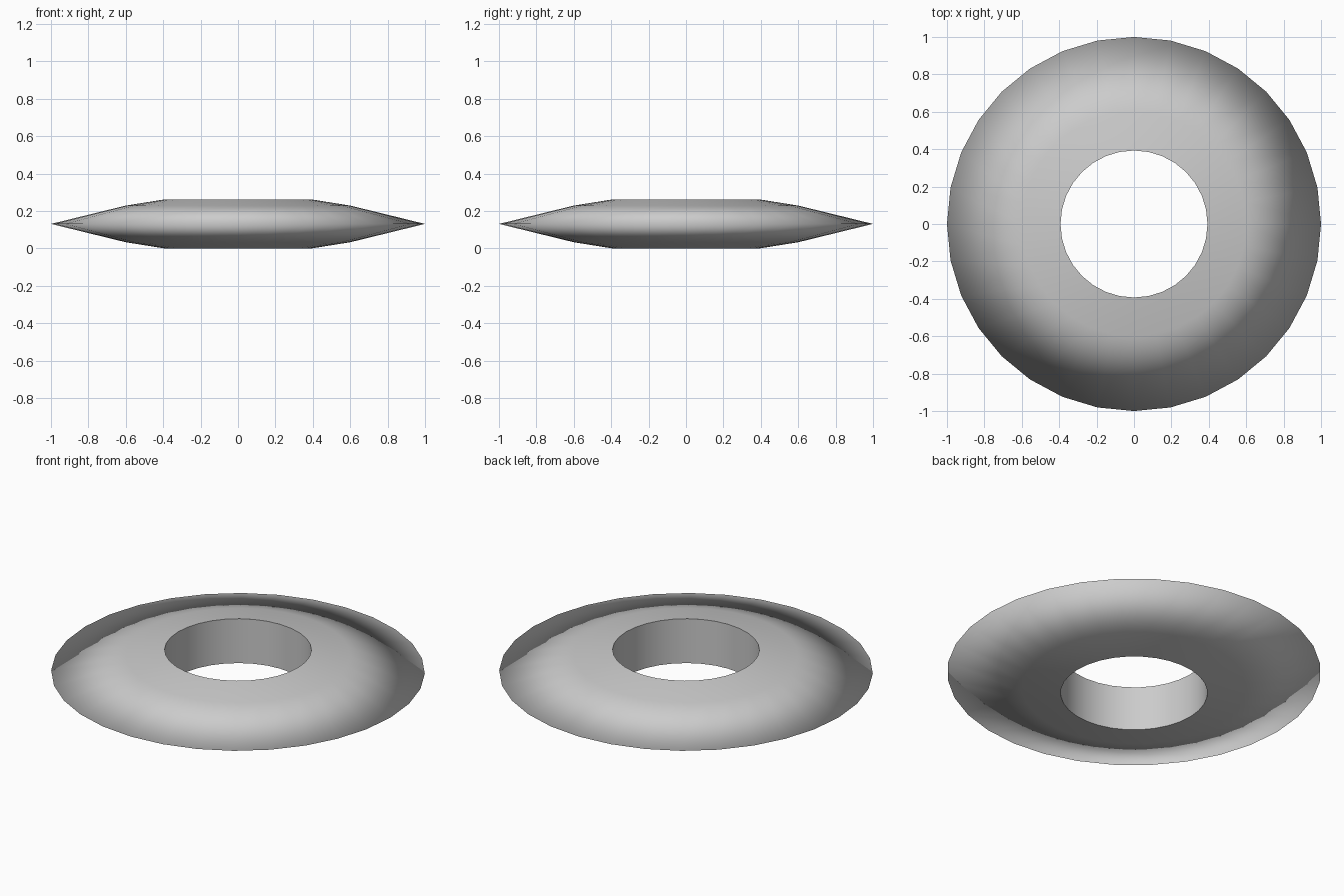
import bpy, bmesh, math

if "Cube" in bpy.data.objects:
    bpy.data.objects.remove(bpy.data.objects["Cube"])

SEGMENTS = 32
# Closed cross-section (radius, height); the first and last points are the hole rims
PROFILE = [(0.393, 0.0), (0.6, 0.033), (1.0, 0.131), (0.6, 0.229), (0.393, 0.262)]

bm = bmesh.new()

# Rings of vertices around the z axis
rings = []
for r, z in PROFILE:
    angles = [2 * math.pi * i / SEGMENTS for i in range(SEGMENTS)]
    rings.append([bm.verts.new((r * math.cos(a), r * math.sin(a), z)) for a in angles])

# Bridge the rings, closing the section through the hole wall
for k, ring in enumerate(rings):
    upper = rings[(k + 1) % len(rings)]
    for i in range(SEGMENTS):
        j = (i + 1) % SEGMENTS
        bm.faces.new((ring[i], ring[j], upper[j], upper[i])).smooth = True
bmesh.ops.recalc_face_normals(bm, faces=bm.faces)

# Only the two hole rims are hard edges; the outer rim is smooth shaded
for ring in (rings[0], rings[-1]):
    for i in range(SEGMENTS):
        bm.edges.get((ring[i], ring[(i + 1) % SEGMENTS])).smooth = False

mesh = bpy.data.meshes.new("throwing_ring")
bm.to_mesh(mesh)
bm.free()
bpy.context.collection.objects.link(bpy.data.objects.new("throwing_ring", mesh))
